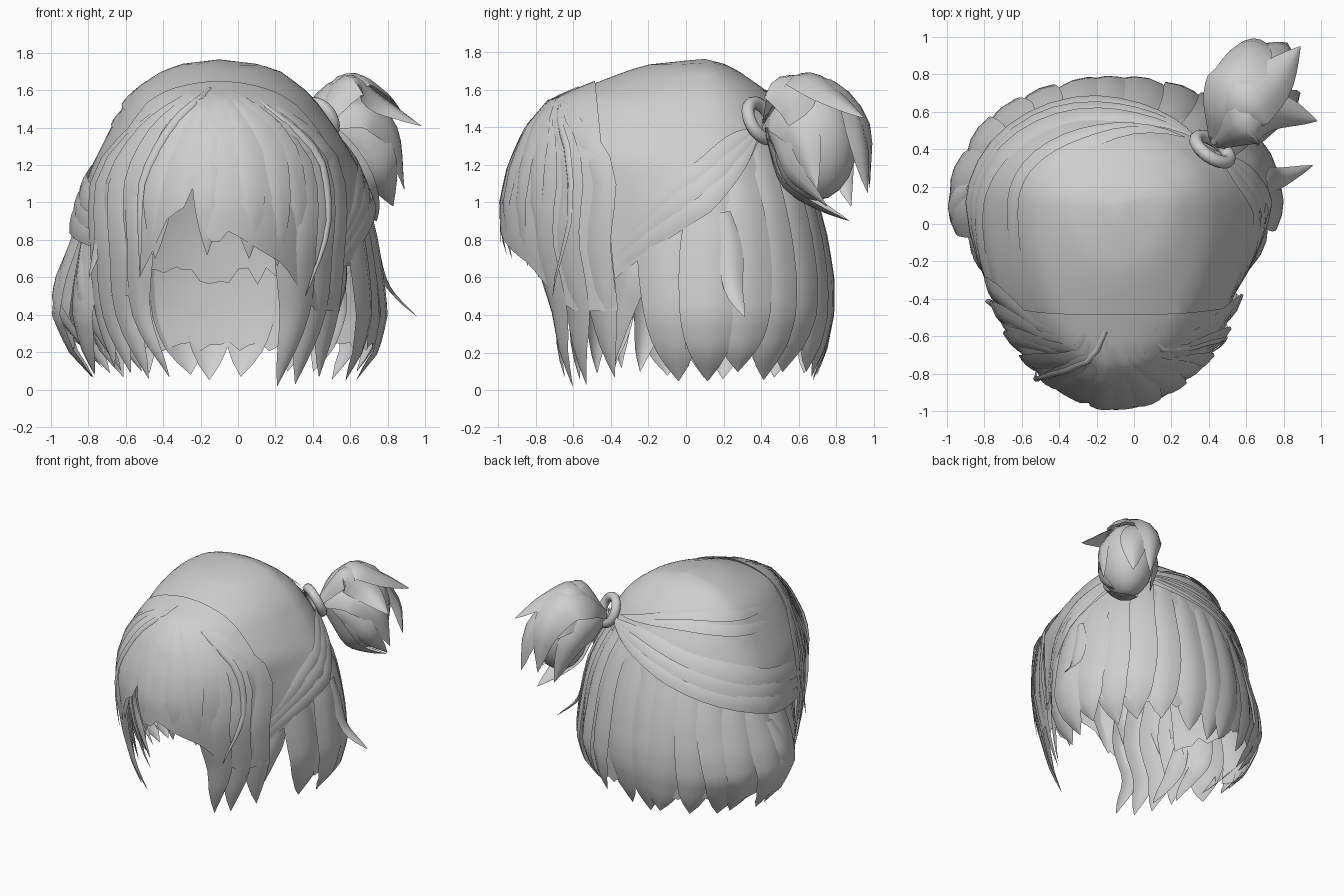
import bpy, bmesh, math, random
from mathutils import Vector, Matrix

if "Cube" in bpy.data.objects:
    bpy.data.objects.remove(bpy.data.objects["Cube"])

random.seed(4)
grey = bpy.data.materials.new("hair_grey")
grey.diffuse_color = (0.62, 0.62, 0.62, 1)
grey.use_nodes = True
grey.node_tree.nodes["Principled BSDF"].inputs["Base Color"].default_value = grey.diffuse_color
CX, CY = -0.1, 0.1

# Head form: height, then reach to left, right, front, back
FORM = [(0, .68, .72, .84, .6), (.2, .83, .86, .92, .66), (.4, .89, .89, .96, .68),
        (.6, .86, .87, 1.02, .68), (.8, .8, .85, 1.07, .66), (1.0, .75, .82, 1.075, .62),
        (1.2, .68, .74, 1.03, .56), (1.4, .58, .62, .94, .47), (1.54, .5, .52, .82, .38),
        (1.61, .45, .45, .65, .31), (1.7, .31, .33, .42, .18), (1.74, .21, .21, .28, .1),
        (1.765, 0, 0, 0, 0)]


def interp(table, k, col=1):
    if k <= table[0][0]:
        return table[0][col]
    for p, q in zip(table, table[1:]):
        if k <= q[0]:
            f = (k - p[0]) / (q[0] - p[0])
            return p[col] + (q[col] - p[col]) * f
    return table[-1][col]


# Point on the head form; the front half is narrower than the back
def surf(a, z, off=0):
    c, s = math.cos(math.radians(a)), math.sin(math.radians(a))
    rx = interp(FORM, z, 2 if c > 0 else 1)
    ry = interp(FORM, z, 4 if s > 0 else 3)
    if s < 0:
        rx += (min(rx, .71) - rx) * min(1, -s / .45)
    k = off * min(1, rx / .3)
    return Vector((CX + c * (rx + k), CY + s * (ry + k), z + off * .6 * max(0, z - 1.2)))


def finish(bm, name):
    me = bpy.data.meshes.new(name)
    bm.to_mesh(me)
    bm.free()
    ob = bpy.data.objects.new(name, me)
    bpy.context.collection.objects.link(ob)
    me.materials.append(grey)
    bpy.ops.object.select_all(action='DESELECT')
    ob.select_set(True)
    bpy.context.view_layer.objects.active = ob
    bpy.ops.object.shade_smooth_by_angle(angle=math.radians(40))
    return ob


# Shell following the head form down to low(angle), cut by a plane
def shell(name, low, off, cut_y, keep_back, top=1.765, rows=20, seg=96):
    bm = bmesh.new()
    grid = []
    for i in range(rows + 1):
        f = (i / rows) ** 1.6
        ring = []
        for j in range(seg):
            a = -120 + 360 * j / seg
            ring.append(bm.verts.new(surf(a, top + (low(a) - top) * f, off)))
        grid.append(ring)
    for i in range(rows):
        for j in range(seg):
            k = (j + 1) % seg
            bm.faces.new((grid[i][j], grid[i + 1][j], grid[i + 1][k], grid[i][k]))
    bmesh.ops.remove_doubles(bm, verts=bm.verts[:], dist=.0005)
    bmesh.ops.bisect_plane(bm, geom=bm.verts[:] + bm.edges[:] + bm.faces[:],
                           plane_co=(0, cut_y, 1), plane_no=(0, 1, .1),
                           clear_inner=keep_back, clear_outer=not keep_back)
    bmesh.ops.recalc_face_normals(bm, faces=bm.faces[:])
    return finish(bm, name)


def spline(pts, t):
    n = len(pts) - 1
    i = min(int(t * n), n - 1)
    f = t * n - i
    p1, p2 = Vector(pts[i]), Vector(pts[i + 1])
    p0 = Vector(pts[i - 1]) if i else p1 * 2 - p2
    p3 = Vector(pts[i + 2]) if i + 2 <= n else p2 * 2 - p1
    return .5 * (2 * p1 + (p2 - p0) * f + (2 * p0 - 5 * p1 + 4 * p2 - p3) * f * f
                 + (3 * p1 - p0 - 3 * p2 + p3) * f ** 3)


# One lock: arched leaf-shaped ribbon tapering to a tip
def lock(bm, pts, width, center=None, curl=.35, root=.4, n=12, sharp=3):
    if center is None:
        path = [surf(*spline(pts, i / n)) for i in range(n + 1)]
    else:
        path = [spline(pts, i / n) for i in range(n + 1)]
    prev = None
    for i, p in enumerate(path):
        t = i / n
        tan = (path[min(i + 1, n)] - path[max(i - 1, 0)]).normalized()
        nor = p - (Vector(center) if center else Vector((CX, CY, .4 + .4 * p.z)))
        nor = (nor - tan * nor.dot(tan)).normalized()
        side = tan.cross(nor)
        w = width * (root + (1 - root) * math.sin(math.pi * min(t, .5))) * (1 - t ** sharp) + .002
        row = [bm.verts.new(p + side * w * u - nor * w * curl * u * u)
               for u in (-1, -.5, 0, .5, 1)]
        if prev:
            for j in range(4):
                bm.faces.new((prev[j], prev[j + 1], row[j + 1], row[j]))
        prev = row


def locks(name, items, **kw):
    bm = bmesh.new()
    for pts, w in items:
        lock(bm, pts, w, **kw)
    return finish(bm, name)


# Swept crown, its lower edge rising to the tie
CAP = [(-120, .6), (-30, .57), (0, .93), (35, 1.33), (45, 1.38), (90, 1.2),
       (135, 1.02), (180, .85), (210, .75), (240, .72)]
shell("crown", lambda a: interp(CAP, a), 0, -.45, True)

# Fringe with a notch left of the middle
FRINGE = [(-120, .72), (-112, .92), (-104, .98), (-100, 1.12), (-97, .85), (-92, .76), (-86, .85),
          (-72, .74), (-62, .67), (-52, .5), (-45, .42), (-20, .42), (20, .5), (200, .6),
          (216, .5), (230, .5), (238, .68), (240, .72)]
shell("fringe", lambda a: interp(FRINGE, a), .02, -.42, False)

# Back layer and inner liner with ragged hems
shell("back_layer", lambda a: random.uniform(.2, .26), -.03, -.08, True, top=1.3)
shell("inner_liner", lambda a: random.uniform(.56, .67), -.08, -.36, True, top=1.5)

# Hanging back locks, broad with late tapering tips
items = []
for i in range(15):
    a = -12 + 208 * i / 14
    j = random.uniform(-5, 5)
    tip = random.uniform(.04, .1)
    items.append(([(a, interp(CAP, a) + .08, -.03), (a, .8, .0), (a + j * .5, .42, .012),
                   (a + j, tip, random.uniform(-.06, 0))], random.uniform(.14, .17)))
locks("back_locks", items, sharp=7, curl=.28, root=.6, n=16)

# Loose outward flicks at the sides
locks("side_flicks", [
    ([(10, .95, 0), (12, .75, .02), (12, .55, .06), (14, .39, .2)], .07),
    ([(172, .8, 0), (178, .55, .02), (186, .35, .0), (192, .12, -.1)], .1),
    ([(193, .8, 0), (197, .5, .02), (201, .3, -.04), (207, .1, -.12)], .1),
    ([(203, .8, 0), (207, .5, 0), (212, .3, -.06), (222, .1, -.15)], .08),
    ([(-24, .8, -.02), (-24, .6, 0), (-29, .4, -.01), (-36, .12, -.06)], .1)])

# Bands swept round the head to the tie
items = []
for k in range(3):
    d = .1 * k
    items.append(([(-32 + 4 * k, .63 + d, .0), (-8, .9 + d, .012), (15, 1.16 + d * .8, .02),
                   (36, 1.4, .03)], .055))
    items.append(([(212 - 4 * k, .8 + d, .02), (175, .92 + d, .025), (130, 1.08 + d, .02),
                   (85, 1.27 + d * .7, .02), (46, 1.42, .03)], .075))
for k in range(2):
    items.append(([(208, 1.42 + .1 * k, -.01), (170, 1.48 + .1 * k, .01), (110, 1.53 + .06 * k, .02),
                   (52, 1.46, .03)], .06))
locks("swept_bands", items, root=.8, curl=.15, n=18)

# Fringe locks fanning out from the parting: tip angle, tip height, width
items = []
for a, z, w in [(-142, .6, .1), (-128, .62, .12), (-117, .7, .12), (-95, .72, .1),
                (-78, .7, .13), (-66, .66, .13), (-57, .65, .12)]:
    m = -92 + (a + 92) * .75
    items.append(([(-92 + (a + 92) * .25, 1.6, .015), (m, 1.35, .025), (a, 1.0, .025),
                   (a + (a + 92) * .06, z, .01)], w))
locks("fringe_locks", items, root=.3, curl=.25)

# Long face-framing locks: angles at cheek and tip, tip height, width
items = []
for a, b, z, w in [(-55, -62, .02, .13), (-46, -52, .03, .15), (-35, -36, .07, .14),
                   (-126, -114, .07, .08), (-134, -125, .06, .12), (-143, -136, .09, .14),
                   (-151, -148, .12, .12)]:
    items.append(([(-92 + (a + 92) * .45, 1.58, .015), (a, 1.2, .025), (a, .75, .025),
                   (a, .4, .01), (b, z, -.05)], w))
locks("face_locks", items, root=.25, n=16, sharp=4, curl=.28)

# Thin stray strands over the fringe
locks("stray_strands", [
    ([(-96, 1.61, .03), (-114, 1.42, .05), (-123, 1.1, .06), (-124, .6, .05)], .025),
    ([(-70, 1.58, .02), (-46, 1.3, .05), (-40, .9, .06), (-52, .5, .04)], .025),
    ([(-145, 1.1, .03), (-150, .85, .04), (-152, .6, .08)], .05)], curl=.5)

# Ponytail
T = (.43, .42, 1.43)
C = (.65, .69, 1.31)
locks("ponytail", [
    ([T, (.45, .6, 1.6), (.54, .8, 1.64), (.62, .98, 1.42), (.66, .98, 1.08)], .19),
    ([T, (.6, .5, 1.67), (.78, .58, 1.55), (.98, .55, 1.41)], .15),
    ([T, (.58, .62, 1.69), (.76, .78, 1.6), (.89, .95, 1.45)], .17),
    ([T, (.68, .5, 1.52), (.85, .6, 1.38), (.89, .7, 1.07)], .15),
    ([T, (.52, .47, 1.24), (.6, .54, 1.06), (.67, .7, .96), (.74, .87, .9)], .15),
    ([T, (.41, .64, 1.42), (.45, .82, 1.28), (.58, .88, .98)], .16),
    ([T, (.64, .46, 1.32), (.78, .54, 1.15), (.83, .75, .98)], .15),
    ([T, (.56, .87, 1.52), (.78, .95, 1.35), (.82, .97, 1.05)], .16)],
    center=C, curl=.45, root=.3)
bm = bmesh.new()
bmesh.ops.create_uvsphere(bm, u_segments=16, v_segments=10, radius=1,
                          matrix=Matrix.Translation(C) @ Matrix.Diagonal((.2, .22, .3, 1)))
finish(bm, "ponytail_core")

# Hair tie
axis = Vector((.5, .72, .4))
bpy.ops.mesh.primitive_torus_add(location=(.42, .4, 1.435), major_radius=.105, minor_radius=.035,
                                 major_segments=24, minor_segments=10,
                                 rotation=axis.to_track_quat('Z', 'Y').to_euler())
tie = bpy.context.object
tie.name = "hair_tie"
tie.data.materials.append(grey)
bpy.ops.object.shade_smooth_by_angle(angle=math.radians(60))
